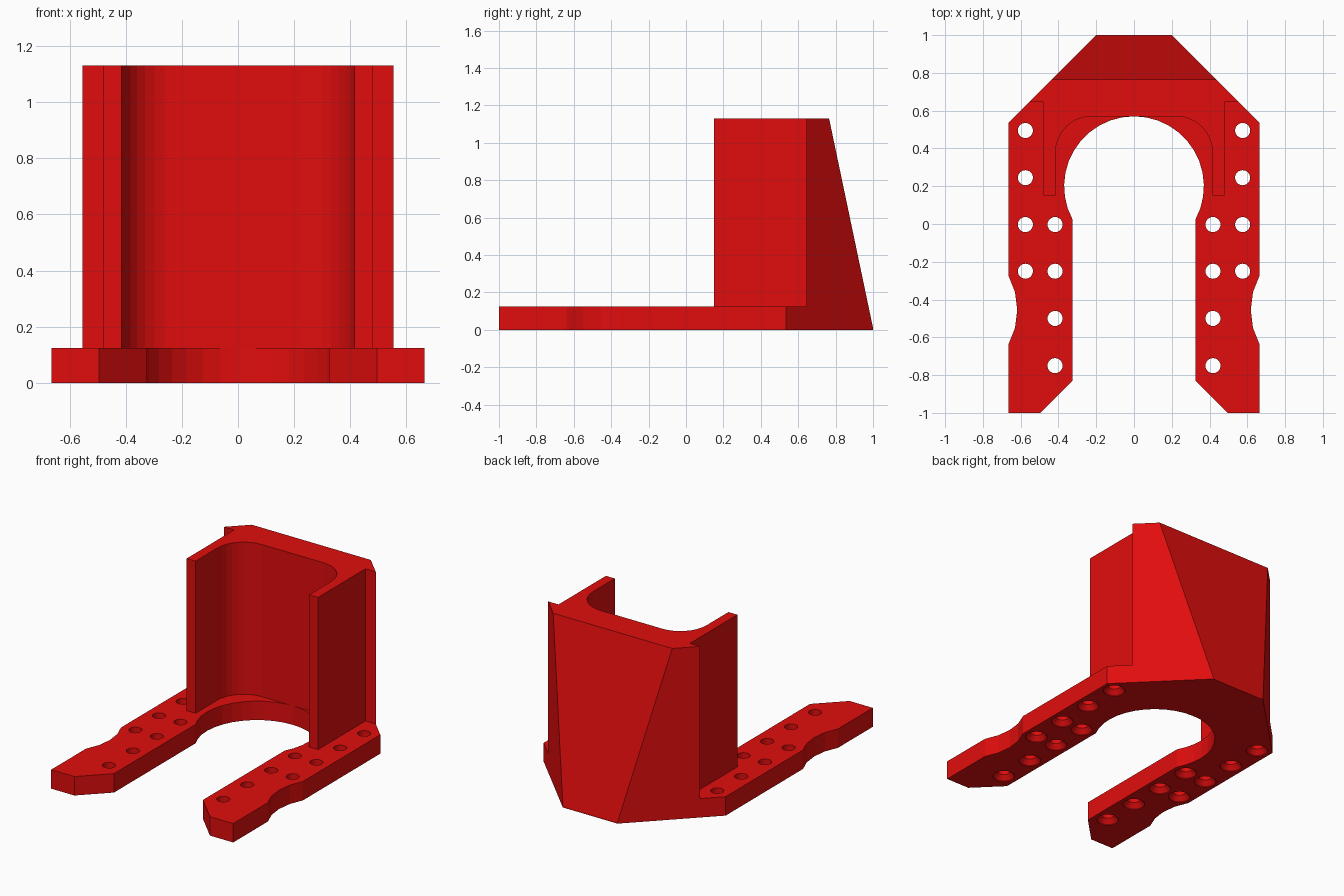
import bpy, bmesh
from math import sin, cos, radians
from mathutils import Vector

if "Cube" in bpy.data.objects:
    bpy.data.objects.remove(bpy.data.objects["Cube"])

BASE_H, TOP = 0.125, 1.13
red = bpy.data.materials.new("red_plastic")
red.diffuse_color = (0.75, 0.004, 0.004, 1)
red.use_nodes = True
red.node_tree.nodes["Principled BSDF"].inputs["Base Color"].default_value = red.diffuse_color


def arc(cx, cy, r, a0, a1, n):
    return [(cx + r * cos(radians(a0 + (a1 - a0) * i / n)),
             cy + r * sin(radians(a0 + (a1 - a0) * i / n))) for i in range(n + 1)]


def finish(name, bm):
    bmesh.ops.recalc_face_normals(bm, faces=bm.faces)
    me = bpy.data.meshes.new(name)
    bm.to_mesh(me)
    bm.free()
    me.materials.append(red)
    ob = bpy.data.objects.new(name, me)
    bpy.context.collection.objects.link(ob)
    return ob


def extruded(name, half, z0, z1):
    """Mirror a right-hand outline in x, extrude it, and cut the sloping back."""
    pts = half + [(-x, y) for x, y in reversed(half) if x > 1e-5]
    bm = bmesh.new()
    face = bm.faces.new([bm.verts.new((x, y, z0)) for x, y in pts])
    top = bmesh.ops.extrude_face_region(bm, geom=[face])["geom"]
    bmesh.ops.translate(bm, vec=(0, 0, z1 - z0),
                        verts=[v for v in top if isinstance(v, bmesh.types.BMVert)])
    bmesh.ops.recalc_face_normals(bm, faces=bm.faces)
    cut = bmesh.ops.bisect_plane(
        bm, geom=bm.verts[:] + bm.edges[:] + bm.faces[:],
        plane_co=(0, 1, 0.01), plane_no=Vector((0, TOP - 0.01, 0.235)).normalized(),
        clear_outer=True)["geom_cut"]
    bmesh.ops.edgeloop_fill(bm, edges=[e for e in cut if isinstance(e, bmesh.types.BMEdge)])
    return finish(name, bm)


# Forked base plate with round opening and scalloped sides
base_half = [(0.2, 1), (0.665, 0.535), (0.665, -0.272), (0.63, -0.36), (0.618, -0.455),
             (0.63, -0.55), (0.665, -0.638), (0.665, -1), (0.495, -1), (0.325, -0.83)]
base_half += arc(0, 0.2, 0.37, -28.5, 90, 12)
base_half[-1] = (0, 0.57)
base = extruded("base_plate", base_half, 0, BASE_H)

# Upright housing with rounded channel and thin side walls
body_half = [(0.2, 1), (0.555, 0.645), (0.48, 0.645), (0.48, 0.15), (0.415, 0.15)]
body_half += arc(0.225, 0.38, 0.19, 0, 90, 8)
extruded("upright_housing", body_half, BASE_H, TOP)

# Countersunk screw holes through the arms
holes = [(0.575, y) for y in (0.495, 0.245, -0.003, -0.25)]
holes += [(0.418, y) for y in (-0.003, -0.25, -0.5, -0.75)]
bm = bmesh.new()
for hx, hy in holes + [(-x, y) for x, y in holes]:
    rings = []
    for z, r in ((-0.02, 0.067), (0.005, 0.067), (0.035, 0.04), (0.2, 0.04)):
        rings.append([bm.verts.new((x, y, z)) for x, y in arc(hx, hy, r, 0, 360, 24)[:-1]])
    for a, b in zip(rings, rings[1:]):
        for i in range(24):
            j = (i + 1) % 24
            bm.faces.new((a[i], a[j], b[j], b[i]))
    bm.faces.new(rings[0][::-1])
    bm.faces.new(rings[-1])
cutter = finish("screw_hole_cutter", bm)
cutter.hide_render = True
cutter.hide_viewport = True
mod = base.modifiers.new("screw_holes", "BOOLEAN")
mod.operation, mod.solver, mod.object = "DIFFERENCE", "EXACT", cutter
